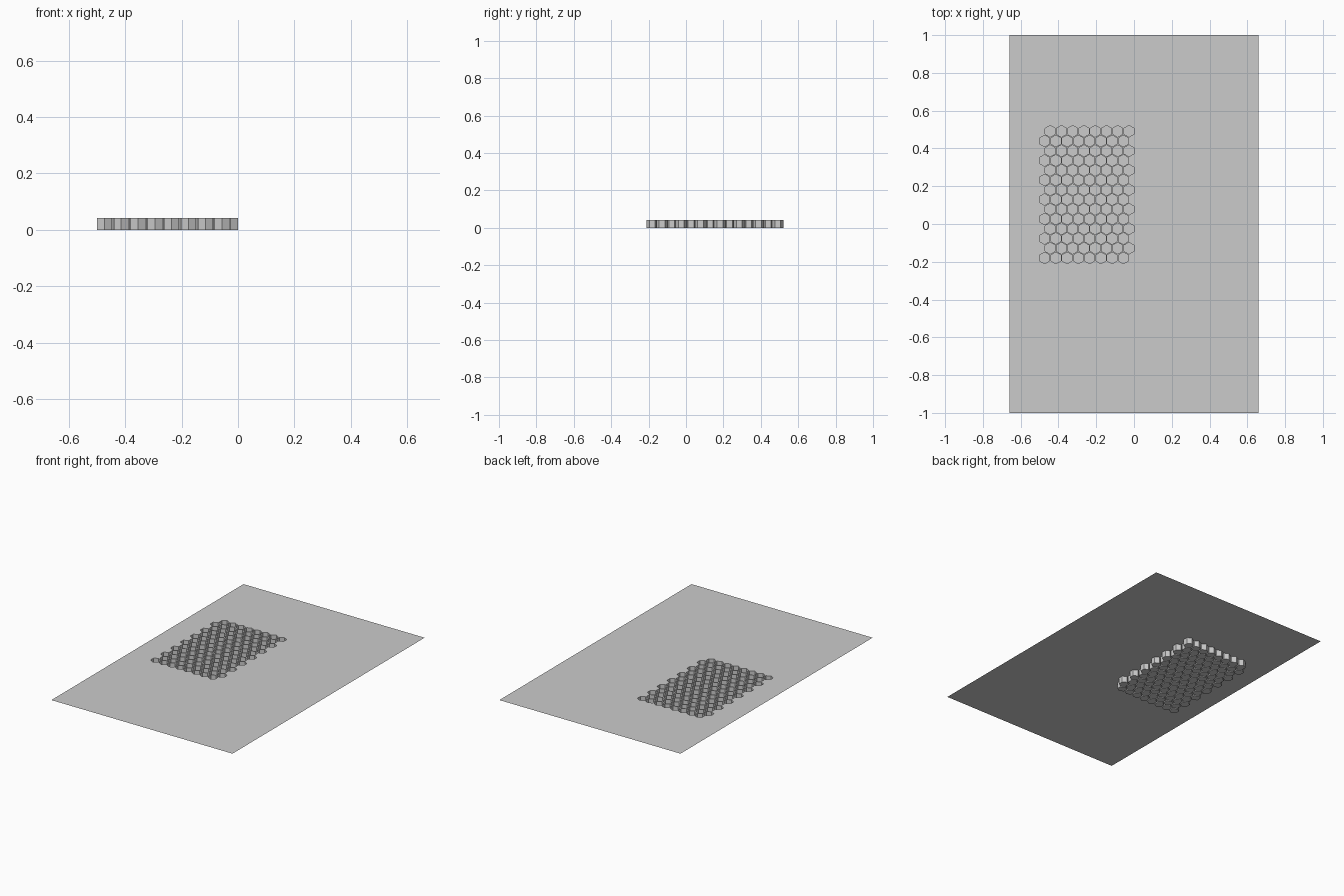
import bpy, bmesh, math
from mathutils import Vector
from mathutils.geometry import delaunay_2d_cdt

if "Cube" in bpy.data.objects:
    bpy.data.objects.remove(bpy.data.objects["Cube"])

HALF_X, HALF_Y, DEPTH = 0.66, 1.0, 0.041
PITCH, RADIUS = 0.0596, 0.0306
ROW = PITCH * math.sqrt(3) / 2
COLS, ROWS = 8, 14
X0, Y0 = -0.4735, -0.18


def hexagon(cx, cy):
    return [Vector((cx + RADIUS * math.cos(math.radians(30 + 60 * k)),
                    cy + RADIUS * math.sin(math.radians(30 + 60 * k)))) for k in range(6)]


def lift(p, z):
    return (p.x, p.y, z)


# staggered honeycomb layout
cells = [hexagon(X0 + c * PITCH + (r % 2) * PITCH / 2, Y0 + r * ROW)
         for r in range(ROWS) for c in range(COLS)]

# flat sheet outline with the hexagonal openings
loops = [[Vector((-HALF_X, -HALF_Y)), Vector((HALF_X, -HALF_Y)),
          Vector((HALF_X, HALF_Y)), Vector((-HALF_X, HALF_Y))]] + cells
points, faces = [], []
for loop in loops:
    faces.append(list(range(len(points), len(points) + len(loop))))
    points += loop
out_v, _, out_f, _, _, origin = delaunay_2d_cdt(points, [], faces, 1, 1e-6, True)

bm = bmesh.new()
sheet = [bm.verts.new(lift(p, DEPTH)) for p in out_v]
for f, src in zip(out_f, origin):
    if list(src) == [0]:
        bm.faces.new([sheet[i] for i in f])

# recessed pits: walls and floor, open at the sheet
for cell in cells:
    top = [bm.verts.new(lift(p, DEPTH)) for p in cell]
    low = [bm.verts.new(lift(p, 0)) for p in cell]
    bm.faces.new(low)
    for i in range(6):
        j = (i + 1) % 6
        bm.faces.new((top[i], top[j], low[j], low[i]))

bmesh.ops.remove_doubles(bm, verts=bm.verts[:], dist=1e-5)
# merge the flat triangles into larger faces
bmesh.ops.dissolve_limit(bm, angle_limit=0.01, verts=[], edges=bm.edges[:])
bmesh.ops.triangulate(bm, faces=[f for f in bm.faces if len(f.verts) > 6])
mesh = bpy.data.meshes.new("honeycomb_sheet")
bm.to_mesh(mesh)
bm.free()
bpy.context.collection.objects.link(bpy.data.objects.new("honeycomb_sheet", mesh))
